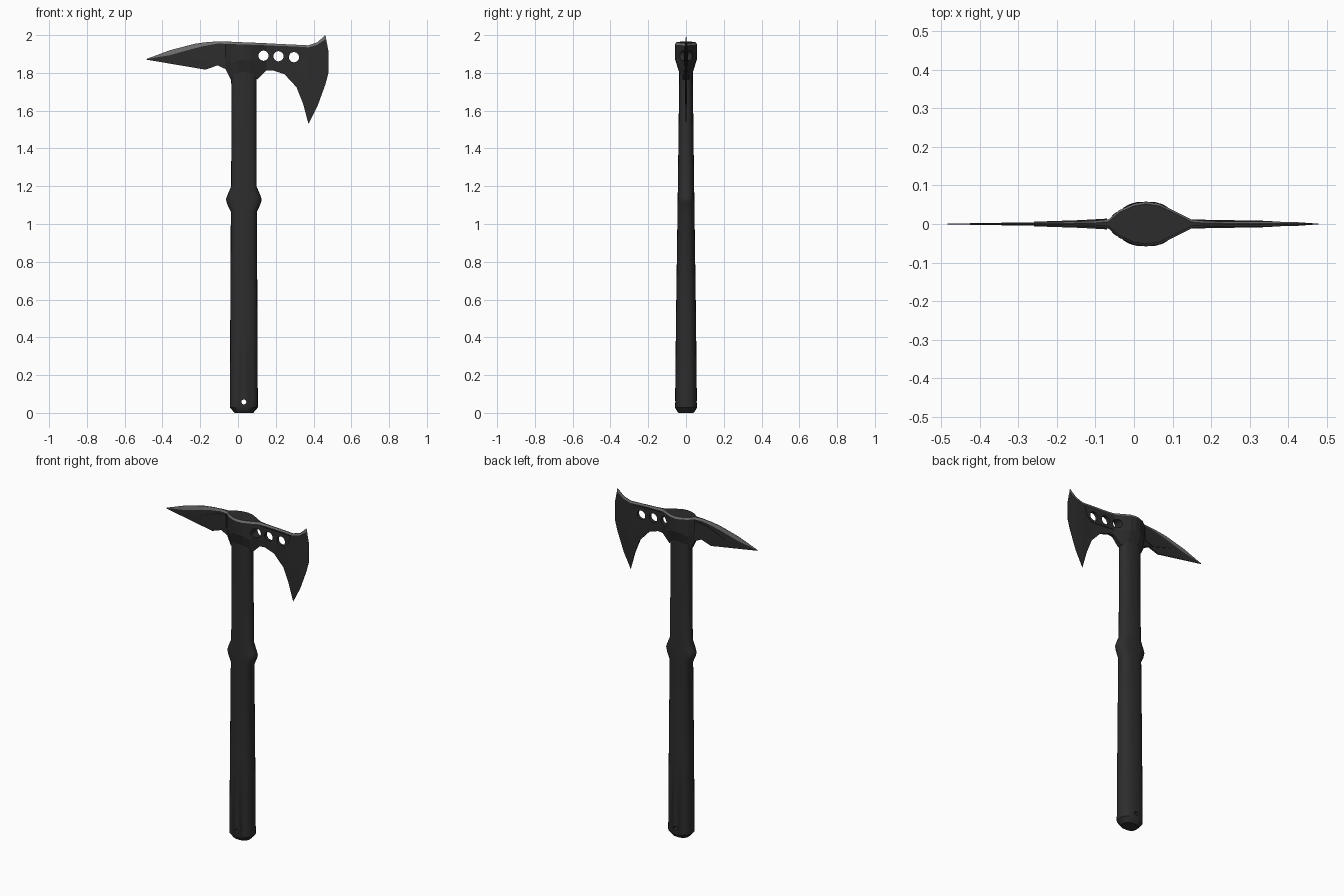
import bpy, bmesh, math

if "Cube" in bpy.data.objects:
    bpy.data.objects.remove(bpy.data.objects["Cube"])

def material(name, v):
    m = bpy.data.materials.new(name)
    m.diffuse_color = (v, v, v, 1)
    m.use_nodes = True
    m.node_tree.nodes["Principled BSDF"].inputs["Base Color"].default_value = m.diffuse_color
    return m

BLACK = material("matte_black", 0.026)
STEEL = material("bare_steel", 0.16)

def make_object(name, bm, mats):
    bmesh.ops.recalc_face_normals(bm, faces=bm.faces[:])
    me = bpy.data.meshes.new(name)
    bm.to_mesh(me)
    bm.free()
    ob = bpy.data.objects.new(name, me)
    bpy.context.collection.objects.link(ob)
    for m in mats:
        me.materials.append(m)
    return ob

def loft(bm, rings):
    """Skin closed rings of points and cap both ends; returns faces per side index."""
    vs = [[bm.verts.new(p) for p in r] for r in rings]
    n = len(vs[0])
    sides = [[] for _ in range(n)]
    for a, b in zip(vs, vs[1:]):
        for i in range(n):
            j = (i + 1) % n
            sides[i].append(bm.faces.new((a[i], a[j], b[j], b[i])))
    bm.faces.new(vs[0])
    bm.faces.new(vs[-1])
    return sides

def activate(ob):
    bpy.ops.object.select_all(action='DESELECT')
    ob.select_set(True)
    bpy.context.view_layer.objects.active = ob

def drill(ob, x, z, r):
    """Cut a round hole through in y."""
    bm = bmesh.new()
    ring = [(x + r * math.cos(t * math.tau / 20), z + r * math.sin(t * math.tau / 20)) for t in range(20)]
    loft(bm, [[(px, y, pz) for px, pz in ring] for y in (-0.2, 0.2)])
    cutter = make_object("hole_cutter", bm, [BLACK])
    cutter.hide_render = True
    mod = ob.modifiers.new("hole", 'BOOLEAN')
    mod.operation, mod.solver, mod.object = 'DIFFERENCE', 'EXACT', cutter
    activate(ob)
    bpy.ops.object.modifier_apply(modifier=mod.name)
    bpy.data.objects.remove(cutter, do_unlink=True)

# Handle: rounded oval sections (z, half width x, half depth y)
CX = 0.031
sections = [(0, .050, .040), (.008, .056, .047), (.028, .074, .058), (.5, .072, .053),
            (1.065, .069, .045), (1.105, .088, .045), (1.13, .095, .044), (1.15, .088, .044),
            (1.20, .067, .043), (1.70, .066, .037), (1.76, .067, .036), (1.80, .070, .036), (1.85, .05, .036)]
def oval(z, a, b, n=24, p=0.8):
    pts = []
    for i in range(n):
        c, s = math.cos(i * math.tau / n), math.sin(i * math.tau / n)
        pts.append((CX + a * math.copysign(abs(c) ** p, c), b * math.copysign(abs(s) ** p, s), z))
    return pts
bm = bmesh.new()
loft(bm, [oval(*s) for s in sections])
handle = make_object("handle", bm, [BLACK])
drill(handle, CX, 0.058, 0.013)
activate(handle)
bpy.ops.object.shade_smooth_by_angle(angle=math.radians(30))

# Head: columns along x (x, bottom z, top z, half thickness, bottom half thickness, bevel height)
columns = [
    (-.484, 1.870, 1.874, .001, .001, .001), (-.36, 1.849, 1.920, .003, .002, .026),
    (-.23, 1.827, 1.954, .005, .003, .024), (-.172, 1.817, 1.962, .006, .004, .018),
    (-.108, 1.840, 1.967, .008, .006, .012), (-.066, 1.820, 1.966, .012, .010, .012),
    (-.038, 1.765, 1.965, .036, .014, .012), (0, 1.800, 1.963, .053, .035, .012),
    (.031, 1.805, 1.962, .058, .036, .012), (.065, 1.800, 1.961, .053, .035, .012),
    (.103, 1.765, 1.959, .035, .014, .012), (.150, 1.812, 1.957, .011, .010, .011),
    (.183, 1.814, 1.955, .008, .007, .011), (.246, 1.793, 1.952, .006, .006, .010),
    (.310, 1.724, 1.949, .006, .005, .010), (.345, 1.635, 1.947, .006, .004, .010),
    (.373, 1.530, 1.946, .006, .001, .011), (.420, 1.622, 1.962, .005, .001, .013),
    (.463, 1.740, 2.000, .002, .001, .022), (.479, 1.800, 1.915, .001, .001, .010)]
def head_section(x, b, t, w, wb, h):
    m = b + 0.42 * (t - b)
    wt = max(w - .006, w * .3)
    half = [(wb, b), (w, m), (w, t - h), (wt, t)]
    return [(x, y, z) for y, z in half] + [(x, -y, z) for y, z in reversed(half)]
bm = bmesh.new()
sides = loft(bm, [head_section(*c) for c in columns])
for i in (2, 4):                       # bright bevel along both top edges
    for f in sides[i]:
        f.material_index = 1
head = make_object("axe_head", bm, [BLACK, STEEL])

# Raised panels on both cheeks of the spike and the blade neck
def panel(name, pts):
    """pts: (x, z, half thickness)"""
    bm = bmesh.new()
    loft(bm, [[(x, s * t, z) for x, z, t in pts] for s in (-1, 1)])
    return make_object(name, bm, [BLACK])
panel("spike_panel", [(-.26, 1.885, .006), (-.13, 1.845, .010), (-.07, 1.865, .014),
                      (-.07, 1.945, .014), (-.14, 1.935, .010)])
neck = panel("blade_neck_panel", [(.13, 1.85, .012), (.31, 1.84, .008), (.345, 1.87, .008),
                                  (.36, 1.93, .008), (.13, 1.938, .012)])

# Three lightening holes
for x, z in ((.135, 1.891), (.214, 1.888), (.296, 1.883)):
    drill(head, x, z, .027)
    drill(neck, x, z, .027)
